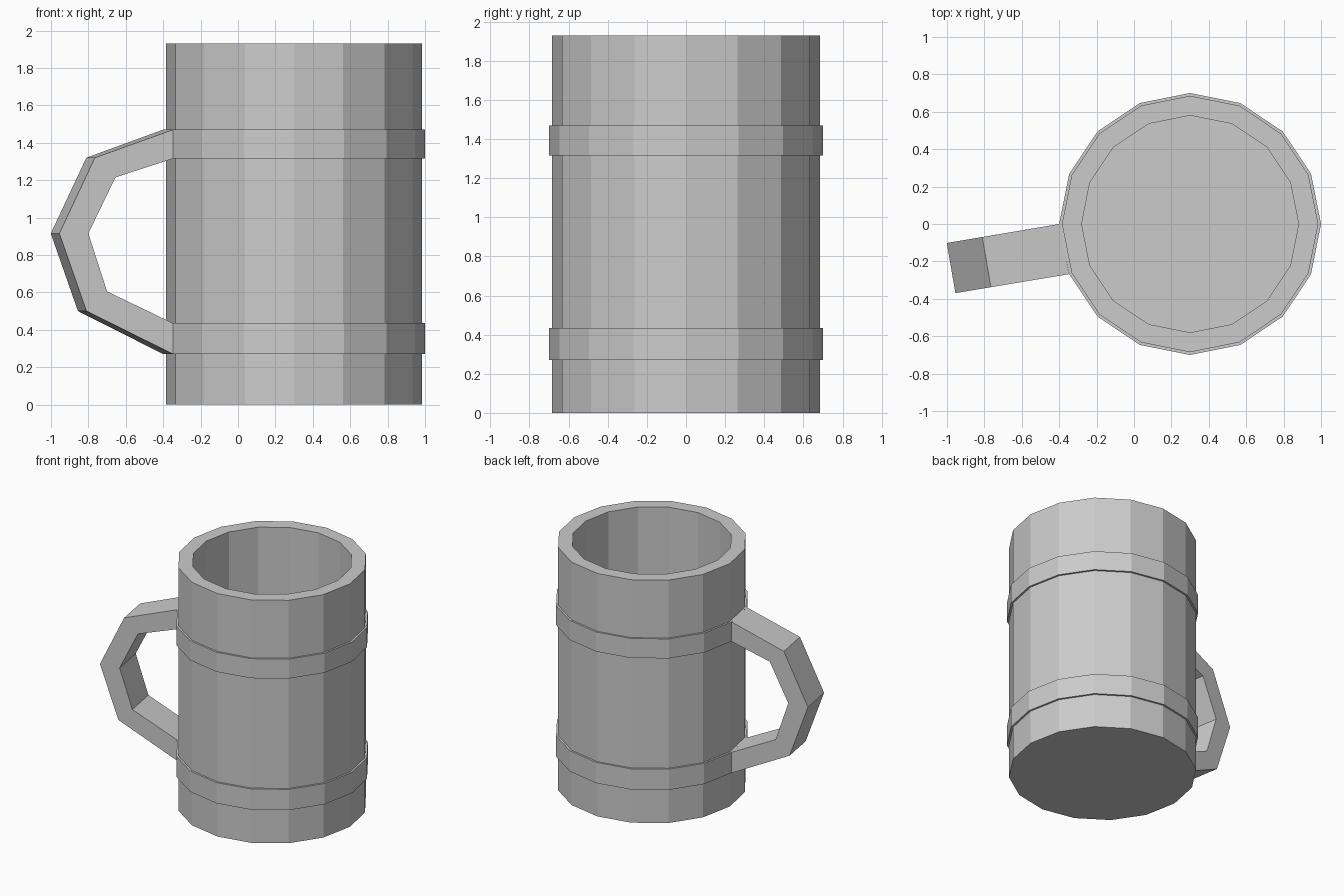
import bpy, bmesh, math

if "Cube" in bpy.data.objects:
    bpy.data.objects.remove(bpy.data.objects["Cube"])

SIDES = 16
CX = 0.3          # axis of the mug
R, RB, RI = 0.685, 0.70, 0.58
H, FLOOR = 1.93, 0.1


def finish(bm, name):
    bmesh.ops.recalc_face_normals(bm, faces=bm.faces[:])
    me = bpy.data.meshes.new(name)
    bm.to_mesh(me)
    bm.free()
    ob = bpy.data.objects.new(name, me)
    bpy.context.collection.objects.link(ob)
    return ob


def bridge(bm, a, b):
    n = len(a)
    for i in range(n):
        j = (i + 1) % n
        bm.faces.new((a[i], a[j], b[j], b[i]))


# Mug body: stepped outer wall with two raised bands, rim, hollow inside
profile = [(R, 0), (R, 0.27), (RB, 0.27), (RB, 0.435), (R, 0.435),
           (R, 1.315), (RB, 1.315), (RB, 1.47), (R, 1.47),
           (R, H), (RI, H), (RI, FLOOR)]
bm = bmesh.new()
rings = []
for r, z in profile:
    rings.append([bm.verts.new((CX + r * math.cos(math.tau * i / SIDES),
                                r * math.sin(math.tau * i / SIDES), z))
                  for i in range(SIDES)])
for a, b in zip(rings, rings[1:]):
    bridge(bm, a, b)
bm.faces.new(rings[0])
bm.faces.new(rings[-1])
finish(bm, "mug_body")

# Handle: grows out of one facet of the bands, (x, z) outline on its front side
outer = [(-0.347, 1.47), (-0.765, 1.32), (-0.955, 0.915), (-0.81, 0.50), (-0.347, 0.27)]
inner = [(-0.347, 1.315), (-0.655, 1.215), (-0.80, 0.915), (-0.70, 0.605), (-0.347, 0.435)]
bm = bmesh.new()
sections = []
for k, (o, i) in enumerate(zip(outer, inner)):
    dx = -0.053 if k in (0, 4) else -0.046
    ring = []
    for (x, z), back in ((o, 0), (o, 1), (i, 1), (i, 0)):
        y = -0.268 + (x + 0.347) / 6
        ring.append(bm.verts.new((x + back * dx, y + back * 0.268, z)))
    sections.append(ring)
for a, b in zip(sections, sections[1:]):
    bridge(bm, a, b)
finish(bm, "handle")
